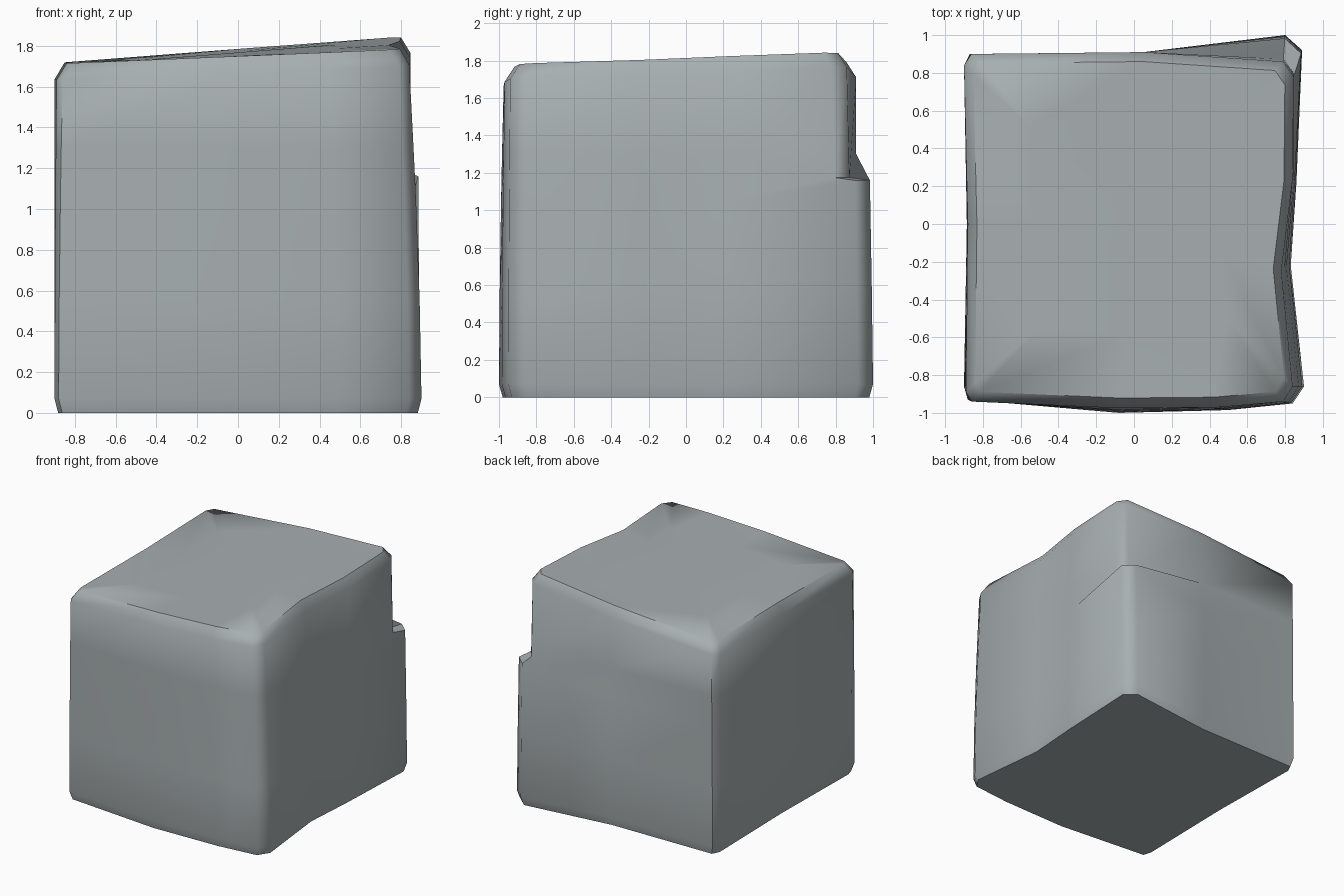
import bpy, bmesh, math

if "Cube" in bpy.data.objects:
    bpy.data.objects.remove(bpy.data.objects["Cube"])

# Footprint outlines, anticlockwise seen from above, starting at the front left corner
LOW = [(-.90, -.86), (-.88, -.93), (-.08, -1.0), (.50, -.985), (.84, -.95), (.90, -.86),
       (.83, -.22), (.86, .22), (.89, .92), (.80, 1.0), (.05, .91), (-.87, .90), (-.90, .84), (-.885, 0)]
HIGH = [(-.89, -.89), (-.86, -.94), (-.08, -.975), (.45, -.97), (.79, -.94), (.84, -.86),
        (.78, -.25), (.84, .24), (.845, .78), (.79, .86), (.05, .91), (-.86, .90), (-.90, .84), (-.88, 0)]
BUMP = {8, 9}          # points of the back right corner that carry the ledge


def top_z(x, y):
    return 1.768 + .06 * x + .02 * y + .02 * x * y


def mix(t, z, z_bump=None, t_bump=None):
    """Outline between LOW and HIGH, with the ledge corner set separately."""
    ring = []
    for i, (a, b) in enumerate(zip(LOW, HIGH)):
        k = t_bump if i in BUMP and t_bump is not None else t
        h = z_bump if i in BUMP and z_bump is not None else z
        ring.append((a[0] + (b[0] - a[0]) * k, a[1] + (b[1] - a[1]) * k, h))
    return ring


def top_ring(scale, drop):
    return [(x * scale, y * scale, top_z(x * scale, y * scale) - drop) for x, y in HIGH]


rings = [
    [(x * .98, y * .98, 0) for x, y in LOW],     # foot
    mix(0, .07),
    mix(.15, .55, .6, .05),
    mix(.45, 1.05, 1.16, .12),                   # ledge outer edge
    mix(.65, 1.30, 1.175, .9),                   # ledge inner edge
    top_ring(1.0, .08),                          # shoulder
    top_ring(.945, 0),
    top_ring(.6, .005),
]

bm = bmesh.new()
loops = [[bm.verts.new(p) for p in r] for r in rings]
n = len(LOW)
for a, b in zip(loops, loops[1:]):
    for i in range(n):
        j = (i + 1) % n
        bm.faces.new((a[i], a[j], b[j], b[i]))
centre = bm.verts.new((0, 0, top_z(0, 0)))
for i in range(n):
    bm.faces.new((loops[-1][i], loops[-1][(i + 1) % n], centre))
bm.faces.new(loops[0][::-1])
bmesh.ops.recalc_face_normals(bm, faces=bm.faces)

mesh = bpy.data.meshes.new("boulder")
bm.to_mesh(mesh)
bm.free()
boulder = bpy.data.objects.new("boulder", mesh)
bpy.context.collection.objects.link(boulder)

stone = bpy.data.materials.new("grey stone")
stone.diffuse_color = (.39, .43, .44, 1)
stone.use_nodes = True
stone.node_tree.nodes["Principled BSDF"].inputs["Base Color"].default_value = stone.diffuse_color
mesh.materials.append(stone)

# Smooth shading, sharp at the ledge and foot
bpy.context.view_layer.objects.active = boulder
boulder.select_set(True)
bpy.ops.object.shade_smooth_by_angle(angle=math.radians(55))
